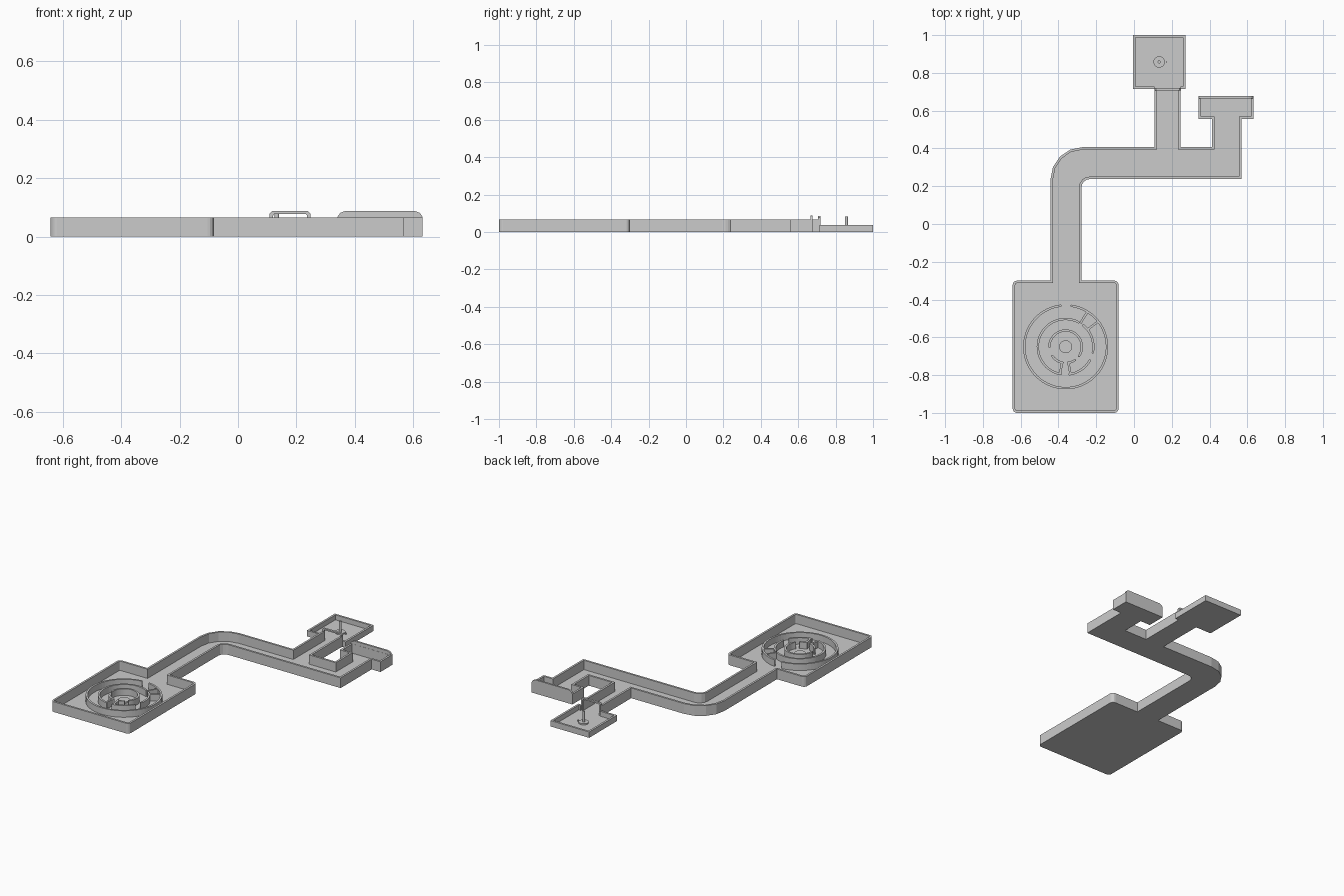
import bpy, bmesh
from math import cos, sin, pi, radians
from mathutils import Vector, Matrix

if "Cube" in bpy.data.objects:
    bpy.data.objects.remove(bpy.data.objects["Cube"])

WALL = 0.013
FLOOR = 0.006


def finish(name, bm):
    bmesh.ops.recalc_face_normals(bm, faces=bm.faces)
    me = bpy.data.meshes.new(name)
    bm.to_mesh(me)
    bm.free()
    ob = bpy.data.objects.new(name, me)
    bpy.context.collection.objects.link(ob)
    return ob


def prism(name, pts, a, b, upright=False):
    """Extrude a 2D outline along z, or along y when upright."""
    bm = bmesh.new()
    place = (lambda u, v, w: (u, w, v)) if upright else (lambda u, v, w: (u, v, w))
    lo = [bm.verts.new(place(p[0], p[1], a)) for p in pts]
    hi = [bm.verts.new(place(p[0], p[1], b)) for p in pts]
    bm.faces.new(lo)
    bm.faces.new(hi)
    n = len(pts)
    for i in range(n):
        j = (i + 1) % n
        bm.faces.new((lo[i], lo[j], hi[j], hi[i]))
    return finish(name, bm)


def fillet(spec, steps=4):
    """Round the corners of (x, y, radius) points; radius 0 stays sharp."""
    out = []
    for i, (x, y, r) in enumerate(spec):
        p = Vector((x, y))
        if r == 0:
            out.append(p)
            continue
        a = p + (Vector(spec[i - 1][:2]) - p).normalized() * r
        b = p + (Vector(spec[(i + 1) % len(spec)][:2]) - p).normalized() * r
        c = a + b - p
        for k in range(steps + 1):
            t = k / steps * pi / 2
            out.append(c + (a - c) * cos(t) + (b - c) * sin(t))
    return out


def inset(pts, t):
    """Mitred offset to the left of an open path."""
    res = []
    for i, p in enumerate(pts):
        d = []
        if i > 0:
            d.append((p - pts[i - 1]).normalized())
        if i < len(pts) - 1:
            d.append((pts[i + 1] - p).normalized())
        n = [Vector((-e.y, e.x)) for e in d]
        m = (n[0] + n[-1]).normalized()
        res.append(p + m * t / max(0.3, m.dot(n[0])))
    return res


def walls(name, pts, height, base=0.0):
    return prism(name, pts + inset(pts, WALL)[::-1], base, height)


def disc(name, x, y, r, z0, z1, seg=32):
    ring = [(x + r * cos(2 * pi * i / seg), y + r * sin(2 * pi * i / seg)) for i in range(seg)]
    return prism(name, ring, z0, z1)


# Main hall, bent corridor and end room
hall = fillet([
    (0.108, 0.714, 0), (0.108, 0.407, 0), (-0.442, 0.407, 0.17), (-0.442, -0.30, 0),
    (-0.642, -0.30, 0.022), (-0.642, -1, 0.022), (-0.082, -1, 0.022), (-0.082, -0.30, 0.022),
    (-0.278, -0.30, 0), (-0.278, 0.238, 0.045), (0.569, 0.238, 0), (0.569, 0.555, 0),
    (0.632, 0.555, 0), (0.632, 0.677, 0), (0.341, 0.677, 0), (0.341, 0.555, 0),
    (0.412, 0.555, 0), (0.412, 0.407, 0), (0.246, 0.407, 0), (0.246, 0.714, 0)])
prism("hall_floor", hall, 0, FLOOR)
walls("hall_walls", hall, 0.066)

# Low square room
room = [Vector(p) for p in ((0.246, 0.714), (0.272, 0.714), (0.272, 1), (-0.006, 1),
                            (-0.006, 0.714), (0.108, 0.714))]
prism("square_room_floor", room[1:5], 0, FLOOR)
walls("square_room_walls", room, 0.038)

# Doorway frame between hall and square room
outer = [(0.108, 0), (0.108, 0.078), (0.116, 0.087), (0.240, 0.087), (0.249, 0.078), (0.249, 0)]
inner = [(0.237, 0), (0.237, 0.072), (0.232, 0.078), (0.125, 0.078), (0.120, 0.072), (0.120, 0)]
prism("door_frame", outer + inner, 0.706, 0.72, upright=True)

# Raised back panel of the end room
prism("back_panel", [(0.341, 0.06), (0.341, 0.068), (0.350, 0.081), (0.368, 0.088),
                     (0.605, 0.088), (0.623, 0.081), (0.632, 0.068), (0.632, 0.06)],
      0.665, 0.677, upright=True)

# Post on a round base, with a small peg
disc("post_base", 0.133, 0.858, 0.03, 0.004, 0.014)
disc("post", 0.133, 0.858, 0.008, 0.004, 0.082, 12)
disc("peg", 0.172, 0.858, 0.004, 0.004, 0.016, 8)

# Circular maze: round-ended arcs and radial links
CX, CY = -0.362, -0.65


def arc_wall(name, r, a0, a1, w=0.012, top=0.048):
    a0, a1 = radians(a0), radians(a1)
    n = max(6, int((a1 - a0) / radians(5)))
    h = w / 2
    pol = lambda rad, a: (CX + rad * cos(a), CY + rad * sin(a))
    ang = [a0 + (a1 - a0) * i / n for i in range(n + 1)]

    def cap(a, turn):
        c = Vector(pol(r, a))
        return [c + Vector((h * cos(a + turn + k * pi / 4), h * sin(a + turn + k * pi / 4)))
                for k in (1, 2, 3)]

    pts = [pol(r + h, a) for a in ang] + cap(a1, 0)
    pts += [pol(r - h, a) for a in reversed(ang)] + cap(a0, pi)
    return prism(name, pts, 0.004, top)


def link(name, angle, r0, r1, w=0.012, top=0.048):
    a = radians(angle)
    d, n = Vector((cos(a), sin(a))), Vector((-sin(a), cos(a))) * w / 2
    c = Vector((CX, CY))
    return prism(name, [c + d * r0 - n, c + d * r1 - n, c + d * r1 + n, c + d * r0 + n], 0.004, top)


arc_wall("maze_outer_ring", 0.219, 97, 442)
arc_wall("maze_middle_ring", 0.147, 62, 270 - 10)
arc_wall("maze_middle_ring_lower", 0.147, 278, 330)
arc_wall("maze_middle_ring_right", 0.147, -12, 50)
arc_wall("maze_inner_ring", 0.086, -35, 180)
arc_wall("maze_inner_ring_lower", 0.086, 215, 260)
arc_wall("maze_inner_ring_right", 0.086, 278, 305)
link("maze_link_upper", 58, 0.147, 0.219)
link("maze_link_right", 38, 0.147, 0.219)
link("maze_link_lower_left", 258, 0.086, 0.147)
link("maze_link_lower_right", 280, 0.086, 0.147)
disc("maze_centre", CX, CY, 0.034, 0.004, 0.016)
